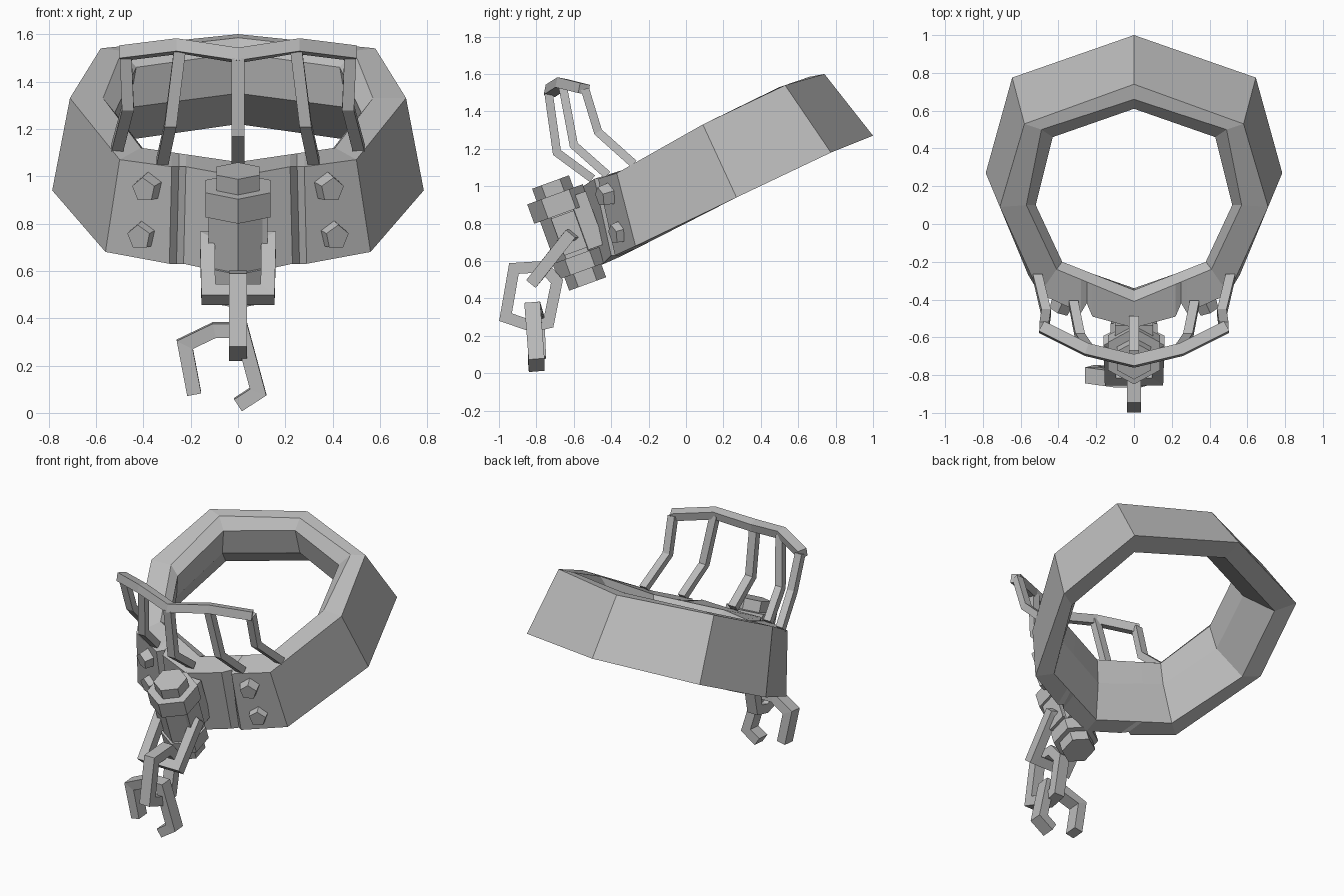
import bpy, bmesh
from math import radians
from mathutils import Matrix, Vector

default_cube = bpy.data.objects.get("Cube")
if default_cube:
    bpy.data.objects.remove(default_cube, do_unlink=True)

metal = bpy.data.materials.new("plain_grey")
metal.use_nodes = True
grey = (0.5, 0.5, 0.5, 1)
metal.diffuse_color = grey
metal.node_tree.nodes["Principled BSDF"].inputs["Base Color"].default_value = grey


def finish(name, bm):
    """Turn a bmesh into a flat shaded object."""
    bmesh.ops.recalc_face_normals(bm, faces=bm.faces)
    mesh = bpy.data.meshes.new(name)
    bm.to_mesh(mesh)
    bm.free()
    mesh.materials.append(metal)
    obj = bpy.data.objects.new(name, mesh)
    bpy.context.collection.objects.link(obj)
    return obj


def skin(name, rings, closed):
    """Join a row of matching cross-sections with quads."""
    bm = bmesh.new()
    loops = [[bm.verts.new(p) for p in ring] for ring in rings]
    pairs = list(zip(loops, loops[1:]))
    if closed:
        pairs.append((loops[-1], loops[0]))
    else:
        bm.faces.new(loops[0])
        bm.faces.new(loops[-1])
    for a, b in pairs:
        for i in range(len(a)):
            j = (i + 1) % len(a)
            bm.faces.new((a[i], a[j], b[j], b[i]))
    return finish(name, bm)


def bar(name, path, side, width, depth, closed=False):
    """Sweep a mitred rectangular section along a path."""
    points = [Vector(p) for p in path]
    side = Vector(side).normalized()
    rings = []
    for i, p in enumerate(points):
        before = points[i - 1] if i or closed else None
        after = points[(i + 1) % len(points)] if closed or i + 1 < len(points) else None
        t_in = (p - before).normalized() if before else (after - p).normalized()
        t_out = (after - p).normalized() if after else t_in
        tangent = (t_in + t_out).normalized()
        across = tangent.cross(side).normalized()
        across *= depth / 2 / max(tangent.dot(t_in), 0.5)
        edge = side * width / 2
        rings.append([p + edge + across, p - edge + across,
                      p - edge - across, p + edge - across])
    return skin(name, rings, closed)


def prism(name, sides, low, high, depth, matrix):
    bm = bmesh.new()
    bmesh.ops.create_cone(bm, cap_ends=True, segments=sides, radius1=low,
                          radius2=high, depth=depth, matrix=matrix)
    return finish(name, bm)


def flip(p):
    return (-p[0], p[1], p[2])


# Collar corners: outer top, outer bottom, inner bottom, inner ridge,
# inner lip and inner top
back = [(0, .74, 1.6), (0, 1, 1.27), (0, .87, 1.22),
        (0, .66, 1.35), (0, .61, 1.52), (0, .66, 1.585)]
back_side = [(.58, .53, 1.54), (.645, .775, 1.18), (.56, .67, 1.14),
             (.46, .49, 1.29), (.43, .46, 1.46), (.49, .5, 1.53)]
side = [(.71, .09, 1.33), (.785, .27, .94), (.68, .22, .92),
        (.55, .13, 1.11), (.52, .1, 1.27), (.57, .1, 1.33)]
front_side = [(.5, -.37, 1.07), (.56, -.27, .68), (.47, -.2, .7),
              (.4, -.2, .95), (.38, -.2, 1.09), (.41, -.24, 1.12)]
front = [(0, -.55, 1), (0, -.45, .58), (0, -.36, .62),
         (0, -.34, .87), (0, -.35, 1.04), (0, -.41, 1.06)]

# Narrow V groove in each front panel
grooves = []
for x, top, bottom in ((.28, -.47, -.38), (.25, -.42, -.36), (.22, -.49, -.4)):
    blend = x / front_side[-1][0]
    inner = [Vector(f).lerp(Vector(s), blend)
             for f, s in zip(front[2:], front_side[2:])]
    grooves.append([(x, top, 1.04), (x + .01, bottom, .63)] + inner)

half = [back, back_side, side, front_side] + grooves + [front]
mirrored = [[flip(p) for p in ring] for ring in reversed(half[1:-1])]
skin("collar", half + mirrored, True)

# Five-sided studs on the front panels
for sign, label in ((1, "left"), (-1, "right")):
    turn = Vector((sign * .4, -.88, -.23)).to_track_quat('Z', 'Y').to_matrix().to_4x4()
    for level, x, y, z in (("upper", .385, -.43, .95), ("lower", .405, -.36, .75)):
        prism(f"{level}_stud_{label}", 5, .064, .054, .07,
              Matrix.Translation((sign * x, y, z)) @ turn)

# Cage: bent bars rising from the collar to a rim
bar("cage_bar_center", [(0, -.5, 1.04), (0, -.69, 1.18), (0, -.735, 1.5)],
    (1, 0, 0), .055, .045)
cage_bars = {
    "middle": [(.32, -.42, 1.06), (.285, -.6, 1.22), (.245, -.66, 1.54)],
    "outer": [(.51, -.28, 1.12), (.465, -.47, 1.29), (.475, -.54, 1.52)],
}
for level, path in cage_bars.items():
    bar(f"cage_bar_{level}_left", path, (1, 0, 0), .05, .045)
    bar(f"cage_bar_{level}_right", [flip(p) for p in path], (1, 0, 0), .05, .045)
rim = [(.49, -.545, 1.52), (.25, -.665, 1.55), (0, -.725, 1.51)]
bar("cage_rim", rim + [flip(p) for p in reversed(rim[:-1])], (0, .2, 1), .055, .06)

# Six-sided lock leaning forward at the front
lock = Matrix.Translation((0, -.625, .75)) @ Matrix.Rotation(radians(20), 4, 'X')
for name, radius, depth, height in (("lock_pin", .105, .58, 0),
                                    ("lock_body", .125, .38, 0),
                                    ("lock_upper_band", .158, .11, .165),
                                    ("lock_lower_band", .14, .09, -.17)):
    prism(name, 6, radius, radius, depth,
          lock @ Matrix.Translation((0, 0, height)))


def box(name, matrix, size):
    bm = bmesh.new()
    bmesh.ops.create_cube(bm, size=1, matrix=matrix @ Matrix.Diagonal((*size, 1)))
    return finish(name, bm)


box("lock_side_lugs", lock, (.25, .13, .21))
box("lock_mount", lock @ Matrix.Translation((0, .1, .03)), (.2, .12, .3))

# Hanging chain: open staple, closed link and broken link
arm = [(.06, -.59, .73), (.13, -.63, .73), (.125, -.81, .5)]
bar("chain_staple", arm + [flip(p) for p in reversed(arm)], (0, .77, -.64), .065, .06)
bar("chain_link", [(0, -.92, .56), (0, -.76, .57), (0, -.69, .49),
                   (0, -.735, .27), (0, -.82, .25), (0, -.965, .3)],
    (1, 0, 0), .075, .06, True)
bar("broken_link", [(-.185, -.79, .08), (-.225, -.8, .29), (-.1, -.82, .35),
                    (.015, -.82, .35), (.085, -.8, .09), (0, -.8, .035)],
    (0, 1, .08), .085, .06)
